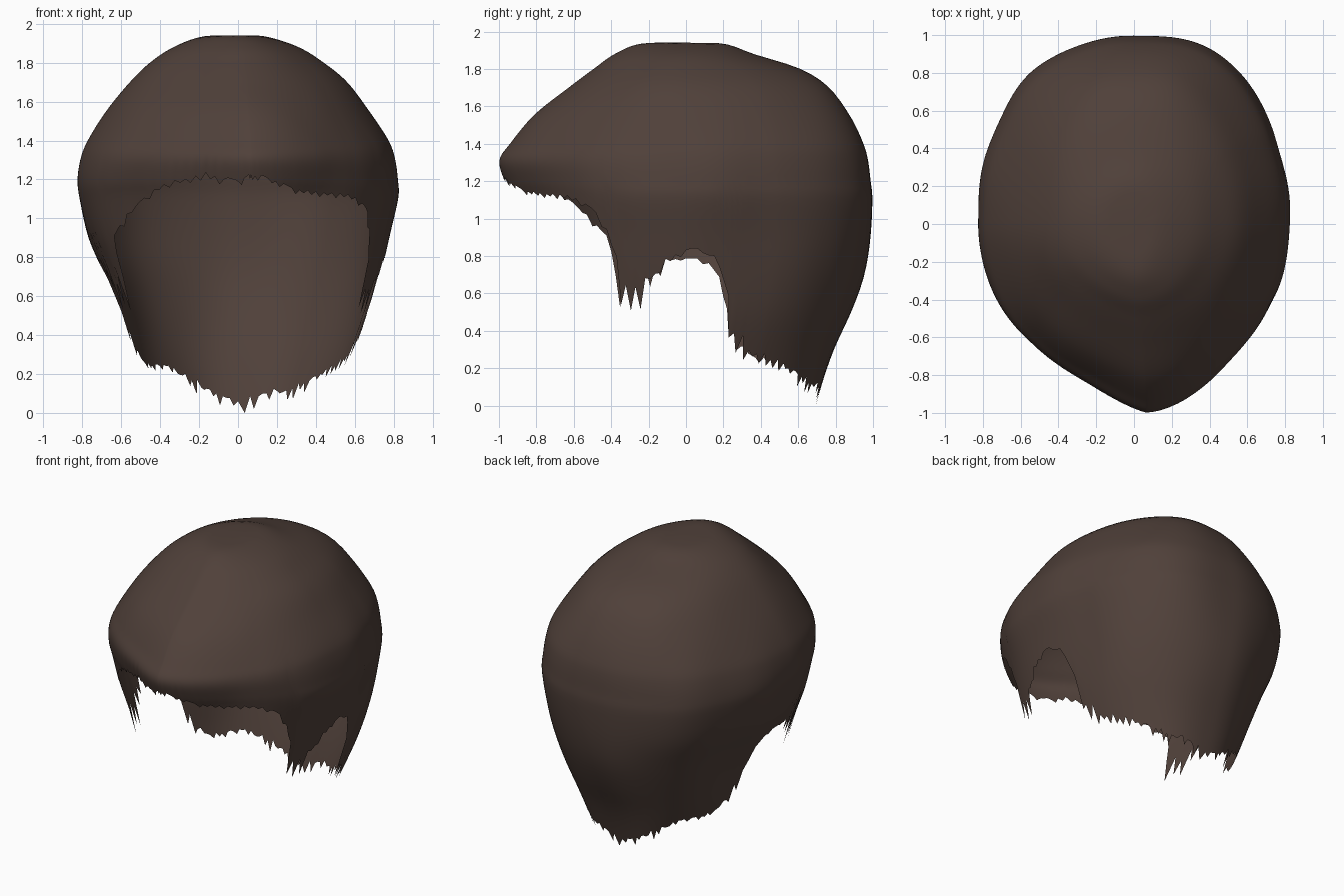
import bpy, bmesh, math, random
from mathutils import Vector, noise

if "Cube" in bpy.data.objects:
    bpy.data.objects.remove(bpy.data.objects["Cube"])

random.seed(4)
COLS, ROWS = 200, 44

# height, left half-width, right half-width, front reach, back reach
LEVELS = [
    (1.94, 0, 0, 0, 0), (1.935, .18, .14, .24, .2), (1.88, .33, .31, .38, .36),
    (1.8, .45, .44, .49, .61), (1.7, .55, .56, .62, .77), (1.55, .67, .67, .81, .88),
    (1.4, .77, .77, .94, .95), (1.31, .81, .805, .995, .975), (1.2, .83, .825, .965, .99),
    (1.1, .82, .83, .92, 1.0), (.9, .77, .785, .88, .985), (.7, .68, .735, .88, .945),
    (.5, .61, .68, .88, .875), (.3, .55, .61, .85, .79), (.1, .47, .53, .8, .72),
    (-.1, .42, .46, .75, .66)]

# angle from the forehead, hem height, strand raggedness
HEM_RIGHT = [(0, 1.22, .03), (12, 1.2, .02), (23, 1.14, .02), (49, 1.11, .02), (57, 1.05, .03),
             (63, .88, .04), (66, .64, .14), (73, .6, .14), (78, .68, .1), (84, .79, .03),
             (93, .84, .01), (100, .77, .05), (104, .56, .1), (108, .36, .1), (118, .27, .04),
             (132, .22, .04), (150, .13, .05), (165, .09, .06), (180, .05, .05)]
HEM_LEFT = [(0, 1.22, .03), (12, 1.18, .03), (25, 1.22, .03), (40, 1.17, .02), (52, 1.04, .02),
            (62, .88, .04), (65, .66, .14), (72, .64, .14), (78, .7, .1), (83, .77, .03),
            (92, .79, .01), (100, .73, .05), (104, .5, .1), (110, .33, .06), (118, .25, .02),
            (140, .23, .03), (155, .16, .06), (168, .08, .04), (180, .05, .05)]


def spline(u):
    """Smooth section data at fractional level u."""
    n = len(LEVELS) - 1
    i = min(int(u), n - 1)
    f = u - i
    a, b, c, d = (LEVELS[max(0, min(n, i + k))] for k in (-1, 0, 1, 2))
    return [.5 * (2 * q + (r - p) * f + (2 * p - 5 * q + 4 * r - s) * f * f
                  + (3 * q - p - 3 * r + s) * f ** 3) for p, q, r, s in zip(a, b, c, d)]


def hem(table, deg):
    for (a0, z0, r0), (a1, z1, r1) in zip(table, table[1:]):
        if deg <= a1:
            f = (deg - a0) / (a1 - a0)
            return z0 + (z1 - z0) * f, r0 + (r1 - r0) * f
    return table[-1][1:]


def level_at(z):
    lo, hi = 1.0, len(LEVELS) - 1.0
    for _ in range(30):
        mid = (lo + hi) / 2
        if spline(mid)[0] > z:
            lo = mid
        else:
            hi = mid
    return lo


def surface(u, t):
    """Point on the hair shell; t = 0 is the forehead, pi the nape."""
    z, left, right, front, back = spline(u)
    s, c = math.sin(t), math.cos(t)
    # narrow fringe, fuller back, slightly lopsided
    grow = min(1, u / 6)
    if c > 0:
        power = 1 + (.3 if s > 0 else .6) * min(1, c * 1.6) * grow
    else:
        power = 1 - (.23 if s > 0 else .14) * min(1, -c * 2) * grow
    x = math.copysign(abs(s) ** power, s) * (right if s > 0 else left)
    y = -c * (front if c > 0 else back)
    x += .065 * max(0, c) ** 4 * grow          # fringe sweeps to one side
    lump = noise.noise(Vector((x * 2.6, y * 2.6, z * 1.5)))
    k = 1 + .022 * lump
    return Vector((x * k, max(-1, min(1, y * k)), z))


# hair shell: columns running from crown to a ragged hem
bm = bmesh.new()
crown = bm.verts.new((0, 0, 1.94))
columns = []
for j in range(COLS):
    t = 2 * math.pi * j / COLS
    deg = math.degrees(t)
    z, rag = hem(HEM_RIGHT, deg) if deg <= 180 else hem(HEM_LEFT, 360 - deg)
    smooth_end = level_at(z)
    long_strand = j % 2 and random.random() < .75
    strand = z + rag * (random.uniform(-1, -.2) if long_strand else random.uniform(0, .6))
    tip = level_at(0 if j == COLS // 2 - 1 else max(.01, strand))
    col = []
    for i in range(1, ROWS + 1):
        f = i / ROWS
        # only the lowest part of each column follows the ragged strands
        blend = max(0, (f - .82) / .18)
        u = .5 + (smooth_end - .5) * f + (tip - smooth_end) * blend
        col.append(bm.verts.new(surface(u, t)))
    columns.append(col)
for j in range(COLS):
    a, b = columns[j], columns[(j + 1) % COLS]
    bm.faces.new((crown, a[0], b[0]))
    for i in range(ROWS - 1):
        bm.faces.new((a[i], a[i + 1], b[i + 1], b[i]))
bmesh.ops.recalc_face_normals(bm, faces=bm.faces)
if sum(f.normal.z for f in crown.link_faces) < 0:
    bmesh.ops.reverse_faces(bm, faces=bm.faces)
for f in bm.faces:
    f.smooth = True

mesh = bpy.data.meshes.new("hair")
bm.to_mesh(mesh)
bm.free()
brown = bpy.data.materials.new("dark brown")
brown.diffuse_color = (.08, .052, .042, 1)
brown.use_nodes = True
brown.node_tree.nodes["Principled BSDF"].inputs["Base Color"].default_value = brown.diffuse_color
mesh.materials.append(brown)
hair = bpy.data.objects.new("hair", mesh)
bpy.context.collection.objects.link(hair)
